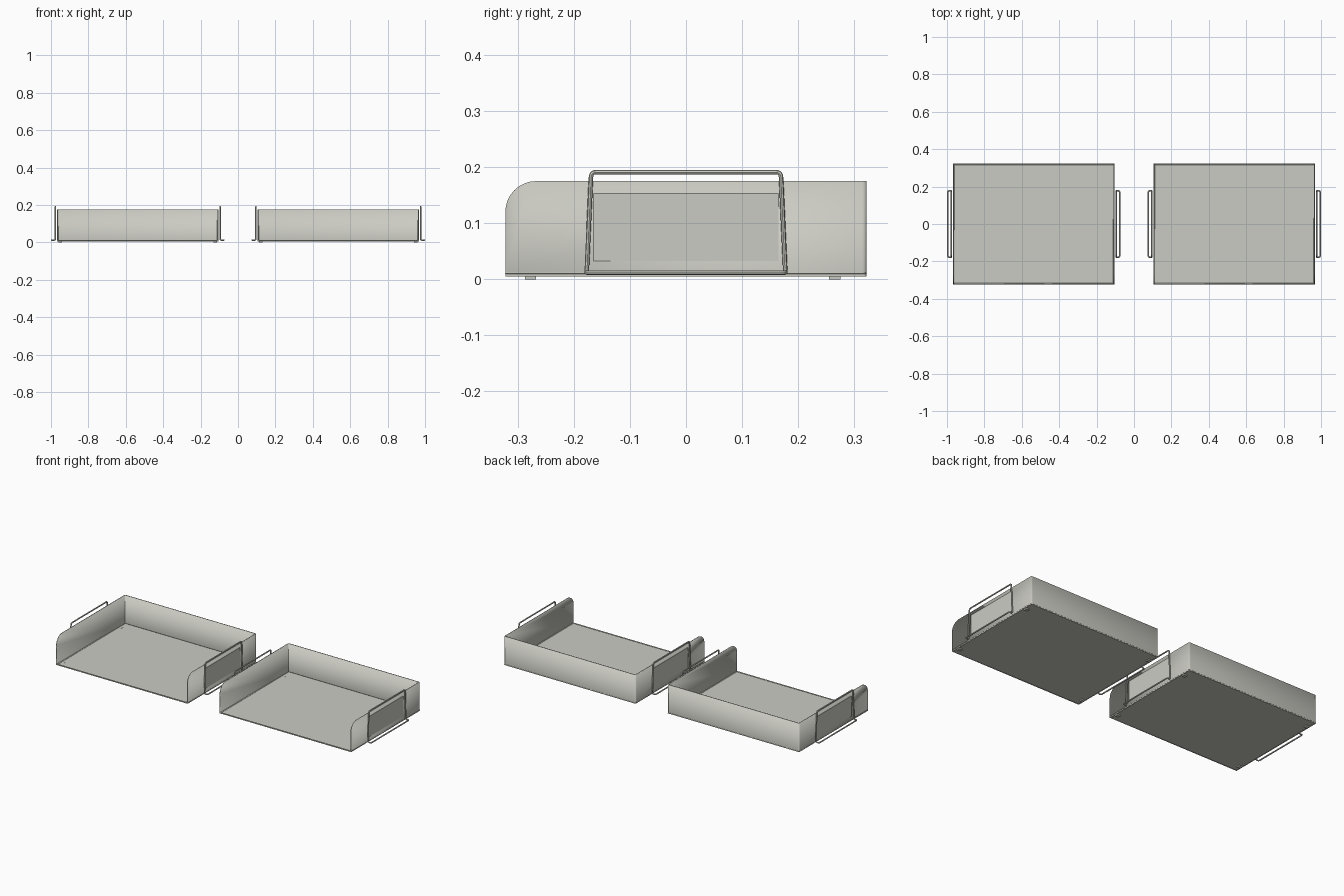
import bpy, bmesh, math
from mathutils import Vector

if "Cube" in bpy.data.objects:
    bpy.data.objects.remove(bpy.data.objects["Cube"])

metal = bpy.data.materials.new("light_grey_metal")
metal.use_nodes = True
grey = (0.6, 0.6, 0.55, 1)
metal.diffuse_color = grey
metal.node_tree.nodes["Principled BSDF"].inputs["Base Color"].default_value = grey

HALF_W, FRONT, BACK = 0.431, -0.322, 0.322
BOTTOM, TOP, CORNER = 0.005, 0.175, 0.055
SPACING = 0.536


def activate(ob):
    bpy.ops.object.select_all(action='DESELECT')
    ob.select_set(True)
    bpy.context.view_layer.objects.active = ob


def finish(ob):
    ob.data.materials.clear()
    ob.data.materials.append(metal)
    activate(ob)
    bpy.ops.object.shade_smooth_by_angle(angle=math.radians(35))


def box(name, center, size):
    bpy.ops.mesh.primitive_cube_add(size=1, location=center)
    ob = bpy.context.object
    ob.name = name
    ob.scale = size
    bpy.ops.object.transform_apply(location=False, rotation=False)
    finish(ob)


def make_tray(name, cx):
    bm = bmesh.new()

    # Floor, open at the front
    fl, fr, br, bl = [bm.verts.new((x, y, BOTTOM)) for x, y in
                      ((-HALF_W, FRONT), (HALF_W, FRONT), (HALF_W, BACK), (-HALF_W, BACK))]
    floor = bm.faces.new((fl, fr, br, bl))
    tl = bm.verts.new((-HALF_W, BACK, TOP))
    tr = bm.verts.new((HALF_W, BACK, TOP))
    bm.faces.new((bl, br, tr, tl))

    # Side walls with a rounded upper front corner
    def arc(x):
        return [bm.verts.new((x, FRONT + CORNER * (1 - math.cos(a)),
                              TOP - CORNER * (1 - math.sin(a))))
                for a in (math.pi / 2 * i / 8 for i in range(9))]
    bm.faces.new([fl, bl, tl] + arc(-HALF_W)[::-1])
    bm.faces.new([br, fr] + arc(HALF_W) + [tr])

    # Shallow pressed panel in the floor
    bmesh.ops.inset_individual(bm, faces=[floor], thickness=0.085)
    bmesh.ops.inset_individual(bm, faces=[floor], thickness=0.004, depth=0.002)

    # Softened folds between floor and walls
    bm.edges.ensure_lookup_table()
    folds = [e for e in bm.edges if len(e.link_faces) == 2 and e.calc_face_angle() > 1]
    bmesh.ops.bevel(bm, geom=folds, offset=0.008, segments=3, profile=0.5, affect='EDGES')

    mesh = bpy.data.meshes.new(name)
    bm.to_mesh(mesh)
    bm.free()
    ob = bpy.data.objects.new(name, mesh)
    bpy.context.collection.objects.link(ob)
    ob.location.x = cx
    sheet = ob.modifiers.new("sheet", 'SOLIDIFY')
    sheet.thickness = 0.005
    sheet.offset = 1
    finish(ob)


def rounded(points, radius, steps=5):
    path = []
    for i, p in enumerate(points):
        a = p + (points[i - 1] - p).normalized() * radius
        b = p + (points[(i + 1) % len(points)] - p).normalized() * radius
        for s in range(steps + 1):
            t = s / steps
            path.append(a * (1 - t) ** 2 + p * 2 * t * (1 - t) + b * t * t)
    return path


def make_handle(name, cx, side):
    # Wire loop: upright frame whose lower end kicks outwards
    near, far = HALF_W + 0.009, HALF_W + 0.029
    corners = [(near, -0.169, 0.191), (near, 0.169, 0.191), (near, 0.177, 0.012),
               (far, 0.177, 0.012), (far, -0.177, 0.012), (near, -0.177, 0.012)]
    path = rounded([Vector((cx + side * x, y, z)) for x, y, z in corners], 0.009)
    curve = bpy.data.curves.new(name, 'CURVE')
    curve.dimensions = '3D'
    curve.bevel_depth = 0.004
    curve.bevel_resolution = 2
    spline = curve.splines.new('POLY')
    spline.points.add(len(path) - 1)
    for point, co in zip(spline.points, path):
        point.co = (*co, 1)
    spline.use_cyclic_u = True
    ob = bpy.data.objects.new(name, curve)
    bpy.context.collection.objects.link(ob)
    activate(ob)
    bpy.ops.object.convert(target='MESH')
    finish(bpy.context.object)


for tray_side, sign in (("left", 1), ("right", -1)):
    cx = sign * SPACING
    make_tray(tray_side + "_tray", cx)
    for end, side in (("left", 1), ("right", -1)):
        prefix = f"{tray_side}_tray_{end}"
        make_handle(prefix + "_handle", cx, side)
        # Thin mounting plate behind the handle
        box(prefix + "_plate", (cx + side * HALF_W, 0, 0.093), (0.004, 0.33, 0.12))
        # Low feet
        for where, y in (("front", -0.277), ("back", 0.265)):
            box(f"{prefix}_{where}_foot", (cx + side * 0.415, y, 0.004), (0.02, 0.02, 0.008))
